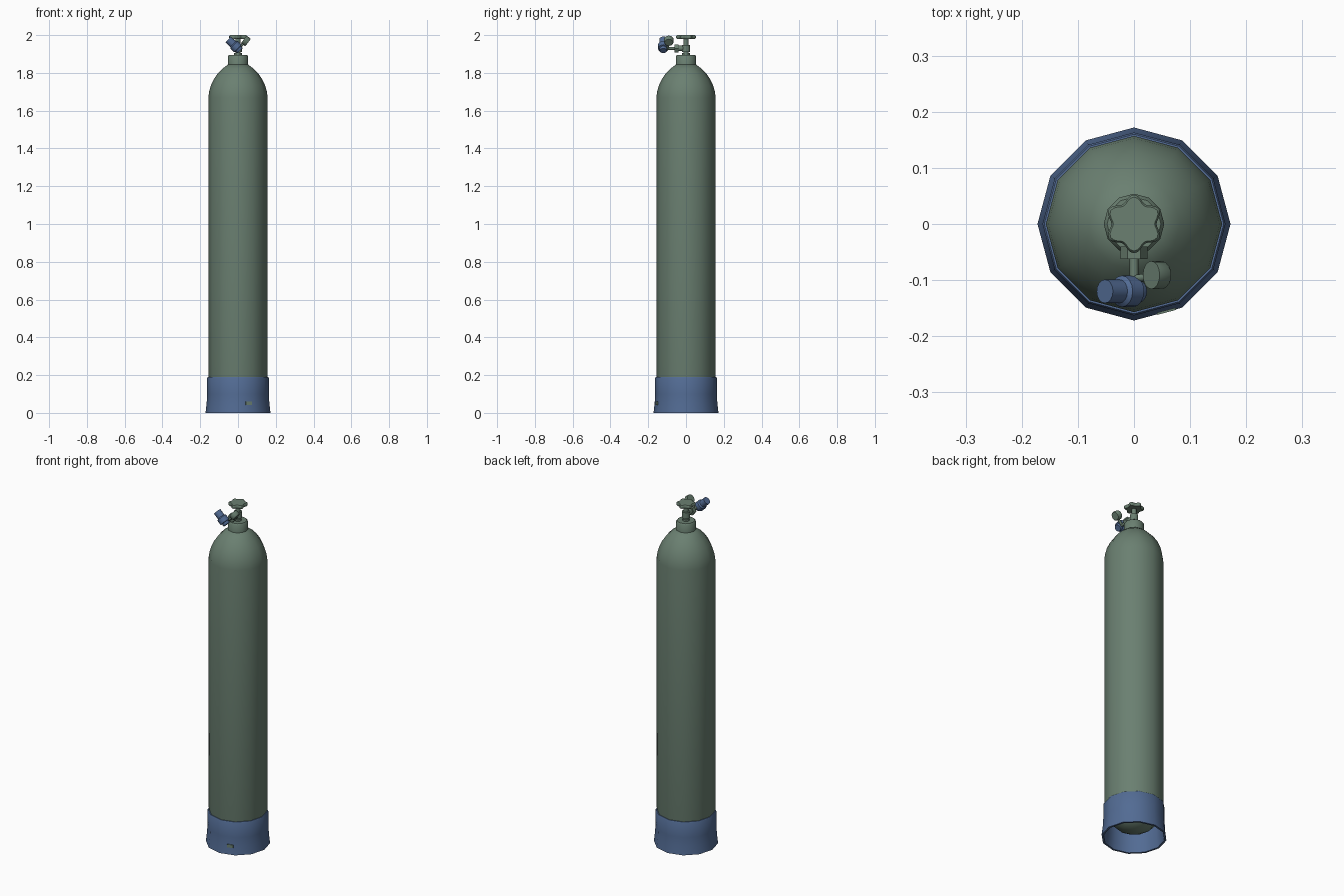
import bpy, bmesh, math
from mathutils import Vector

if "Cube" in bpy.data.objects:
    bpy.data.objects.remove(bpy.data.objects["Cube"])


def material(name, rgb):
    m = bpy.data.materials.new(name)
    m.diffuse_color = (*rgb, 1)
    m.use_nodes = True
    m.node_tree.nodes["Principled BSDF"].inputs["Base Color"].default_value = m.diffuse_color
    return m


GREEN = material("sage green", (0.145, 0.215, 0.165))
BLUE = material("slate blue", (0.085, 0.148, 0.295))


def finish(name, bm, mat, angle=40):
    bmesh.ops.recalc_face_normals(bm, faces=bm.faces[:])
    me = bpy.data.meshes.new(name)
    bm.to_mesh(me)
    bm.free()
    me.materials.append(mat)
    ob = bpy.data.objects.new(name, me)
    bpy.context.collection.objects.link(ob)
    bpy.ops.object.select_all(action='DESELECT')
    ob.select_set(True)
    bpy.context.view_layer.objects.active = ob
    bpy.ops.object.shade_smooth_by_angle(angle=math.radians(angle))
    return ob


def lathe(name, profile, mat, origin=(0, 0, 0), axis=(0, 0, 1), n=12, closed=False, phase=0):
    """Revolve (radius, height) points around an axis; open profiles get end caps."""
    bm = bmesh.new()
    q = Vector((0, 0, 1)).rotation_difference(Vector(axis).normalized())
    rings = []
    for r, h in profile:
        ring = []
        for i in range(n):
            a = 2 * math.pi * i / n + phase
            p = Vector((r * math.cos(a), r * math.sin(a), h))
            ring.append(bm.verts.new(q @ p + Vector(origin)))
        rings.append(ring)
    pairs = list(zip(rings, rings[1:]))
    if closed:
        pairs.append((rings[-1], rings[0]))
    else:
        bm.faces.new(rings[0])
        bm.faces.new(rings[-1])
    for a, b in pairs:
        for i in range(n):
            j = (i + 1) % n
            bm.faces.new((a[i], a[j], b[j], b[i]))
    return finish(name, bm, mat)


def rod(name, a, b, r, mat, n=10):
    d = Vector(b) - Vector(a)
    return lathe(name, [(r, 0), (r, d.length)], mat, a, d, n)


# Tank: round bottom, straight wall, ogive shoulder
R = 0.157
bottom = [(R * math.sin(t), 0.197 - R * math.cos(t))
          for t in [math.radians(d) for d in (8, 22, 37, 52, 68, 90)]]
shoulder = [(R, 1.67), (0.153, 1.70), (0.144, 1.732), (0.129, 1.765),
            (0.107, 1.797), (0.082, 1.823), (0.052, 1.845)]
lathe("tank_body", bottom + shoulder, GREEN)

# Neck collar
lathe("neck_ring", [(0.054, 1.832), (0.054, 1.887), (0.048, 1.895), (0.02, 1.895)], GREEN)

# Flared hollow boot
lathe("boot", [(0.172, 0), (0.166, 0.05), (0.163, 0.10), (0.163, 0.185), (0.160, 0.19),
               (0.152, 0.19), (0.152, 0.10), (0.155, 0.05), (0.161, 0)], BLUE, closed=True)

# Small plate on the boot, lying on one facet
bm = bmesh.new()
bmesh.ops.create_cube(bm, size=1)
bmesh.ops.scale(bm, vec=(0.035, 0.004, 0.018), verts=bm.verts)
plate = finish("boot_plate", bm, GREEN)
plate.rotation_euler = (0, 0, math.radians(15))
plate.location = (0.058, -0.1555, 0.05)

# Valve stem, body and outlet nut
lathe("valve_stem", [(0.020, 1.89), (0.020, 1.905), (0.013, 1.905), (0.013, 1.985)], GREEN)
lathe("valve_body", [(0.022, 1.91), (0.022, 1.947)], GREEN)
rod("outlet_pipe", (0, 0, 1.93), (0, -0.12, 1.93), 0.008, GREEN)
rod("outlet_neck", (0, 0, 1.93), (0, -0.045, 1.93), 0.015, GREEN)
rod("outlet_nut", (0, -0.04, 1.93), (0, -0.062, 1.93), 0.024, GREEN, 6)

# Six-lobed handwheel
bm = bmesh.new()
N = 48
rings = []
for s, z in ((0.92, 1.98), (1, 1.984), (1, 1.996), (0.92, 2.0)):
    ring = []
    for i in range(N):
        a = 2 * math.pi * i / N
        r = s * (0.046 - 0.006 * math.cos(6 * a))
        ring.append(bm.verts.new((r * math.cos(a), r * math.sin(a), z)))
    rings.append(ring)
for a, b in zip(rings, rings[1:]):
    for i in range(N):
        bm.faces.new((a[i], a[(i + 1) % N], b[(i + 1) % N], b[i]))
bm.faces.new(rings[0])
bm.faces.new(rings[-1])
finish("handwheel", bm, GREEN)

# Regulator, tilted up to the left
lathe("regulator", [(0.018, -0.033), (0.020, -0.030), (0.020, -0.018), (0.028, -0.016),
                    (0.028, 0.012), (0.021, 0.018), (0.021, 0.054)],
      BLUE, (-0.013, -0.12, 1.940), (-0.72, 0, 0.69), 16)

# Gauge on a short arm
rod("gauge_arm", (0, -0.098, 1.93), (0.042, -0.092, 1.966), 0.007, GREEN)
lathe("gauge", [(0.022, -0.014), (0.025, -0.010), (0.025, 0.014)],
      GREEN, (0.042, -0.091, 1.969), (-0.8, 0, 0.6), 16)
